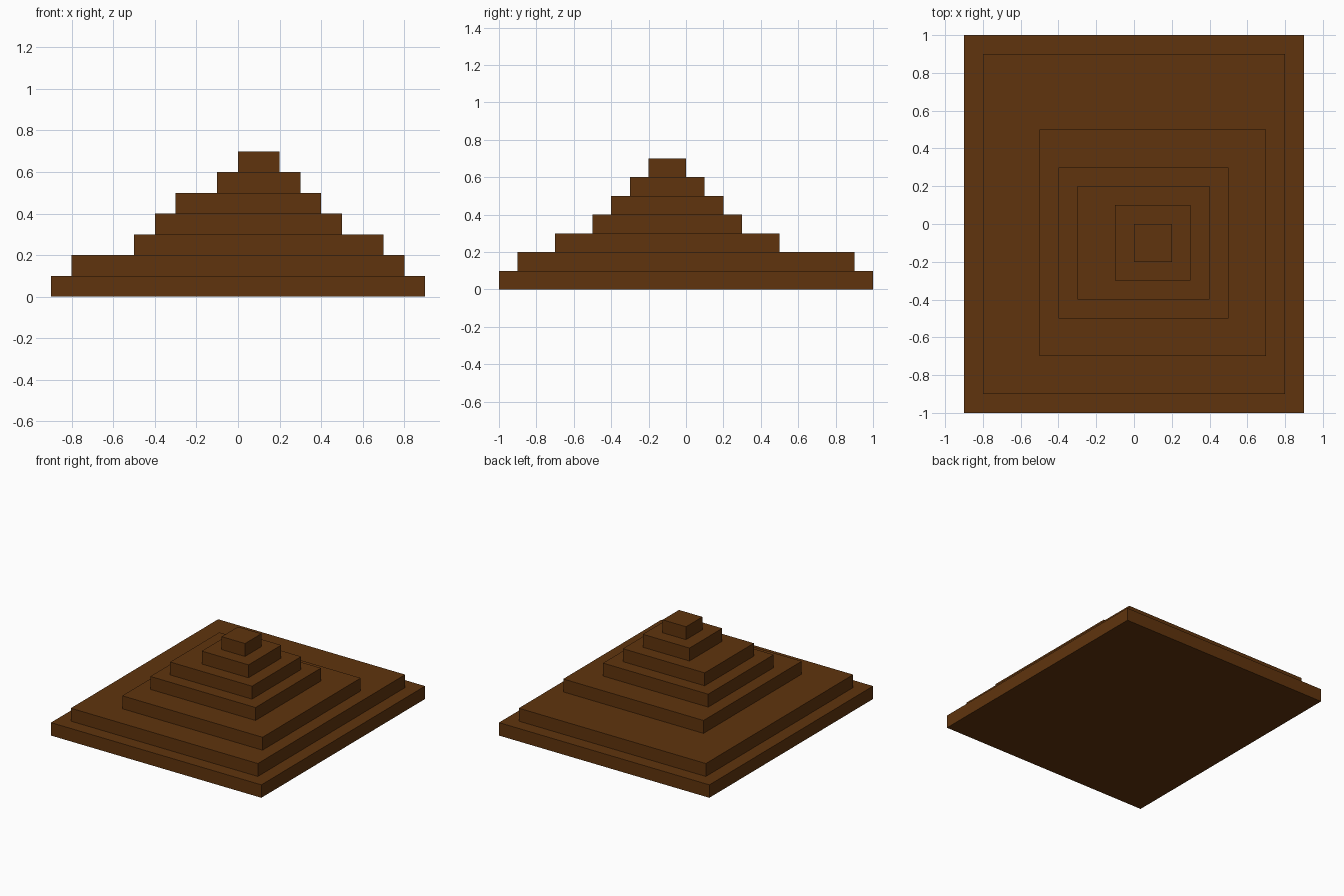
import bpy

default_cube = bpy.data.objects.get("Cube")
if default_cube:
    bpy.data.objects.remove(default_cube, do_unlink=True)

# Single earthy brown for the whole stepped mound
brown = bpy.data.materials.new("dark_brown")
brown.use_nodes = True
colour = (0.115, 0.034, 0.004, 1.0)
brown.diffuse_color = colour
brown.node_tree.nodes["Principled BSDF"].inputs["Base Color"].default_value = colour

STEP = 0.1


def add_tier(name, level, x_min, x_max, y_min, y_max):
    """Add one rectangular slab resting on the tier below."""
    centre = ((x_min + x_max) / 2, (y_min + y_max) / 2, (level + 0.5) * STEP)
    bpy.ops.mesh.primitive_cube_add(size=1, location=centre)
    tier = bpy.context.object
    tier.name = name
    tier.scale = (x_max - x_min, y_max - y_min, STEP)
    bpy.ops.object.transform_apply(location=False, rotation=False, scale=True)
    tier.data.materials.append(brown)


# Tiers from the ground up: name, x range, y range
tiers = [
    ("base_slab", -0.9, 0.9, -1.0, 1.0),
    ("second_tier", -0.8, 0.8, -0.9, 0.9),
    ("third_tier", -0.5, 0.7, -0.7, 0.5),
    ("fourth_tier", -0.4, 0.5, -0.5, 0.3),
    ("fifth_tier", -0.3, 0.4, -0.4, 0.2),
    ("sixth_tier", -0.1, 0.3, -0.3, 0.1),
    ("top_block", 0.0, 0.2, -0.2, 0.0),
]
for level, (name, *extent) in enumerate(tiers):
    add_tier(name, level, *extent)
